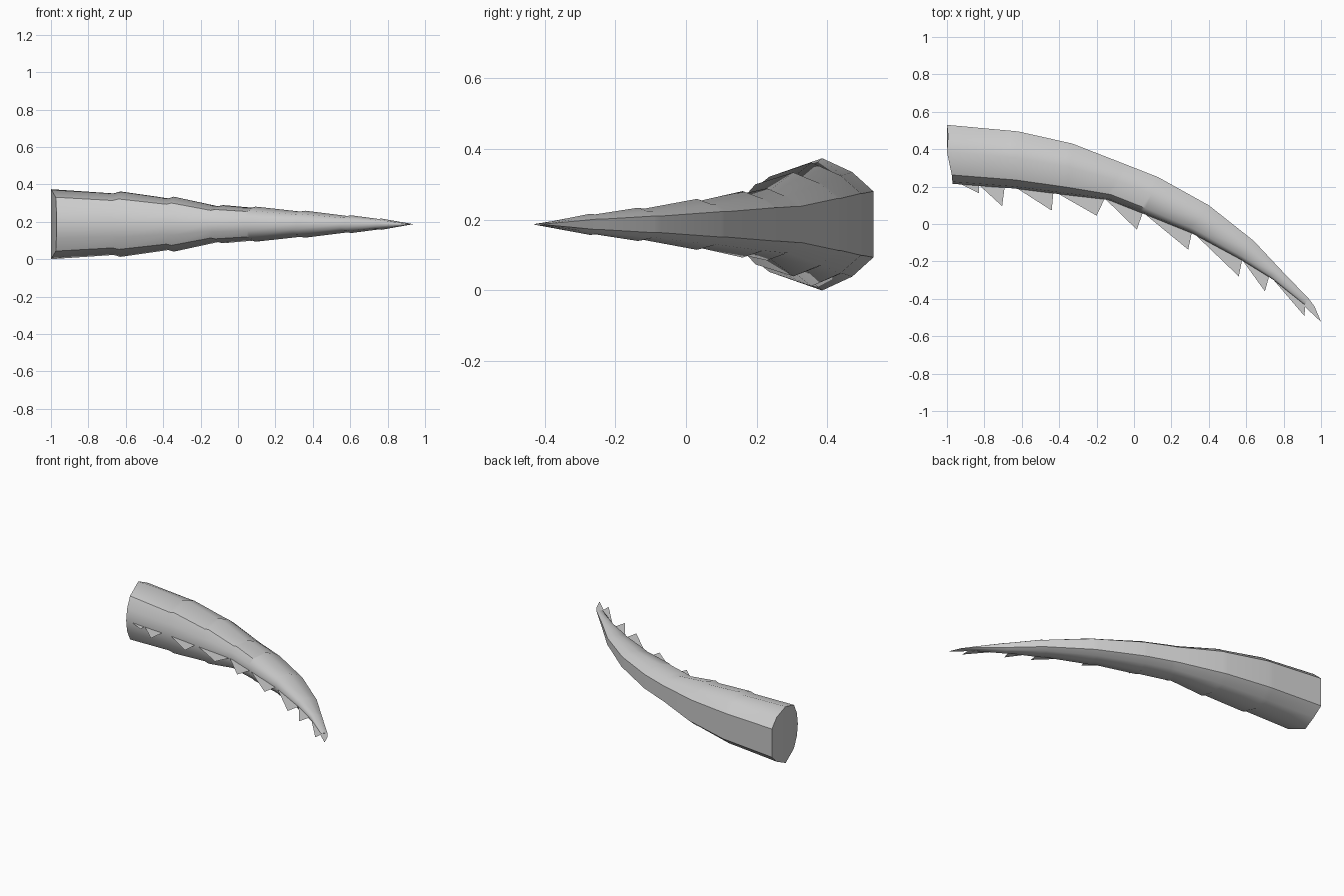
import bpy, bmesh, math
from mathutils import Vector

if "Cube" in bpy.data.objects:
    bpy.data.objects.remove(bpy.data.objects["Cube"])

ZC = 0.187

# cross-section: u runs front (-1) to back (+1), w is the relative half height
SECTION = [(-1, 0), (-0.93, 0.4), (-0.7, 0.77), (0.08, 1), (0.62, 0.79), (1, 0.5),
           (1, -0.5), (0.62, -0.79), (0.08, -1), (-0.7, -0.77), (-0.93, -0.4)]

# stations: front edge x, y, back edge x, y, half height
STATIONS = [(-0.97, 0.215, -1.0, 0.53, 0.187), (-0.64, 0.19, -0.62, 0.495, 0.175),
            (-0.36, 0.155, -0.33, 0.43, 0.147), (-0.14, 0.13, -0.03, 0.313, 0.102),
            (0.05, 0.055, 0.13, 0.25, 0.094), (0.31, -0.05, 0.40, 0.10, 0.072),
            (0.57, -0.19, 0.64, -0.09, 0.047), (0.74, -0.295, 0.79, -0.25, 0.03),
            (0.91, -0.43, 0.935, -0.40, 0.002)]


def finish(name, bm, angle=None):
    mesh = bpy.data.meshes.new(name)
    bm.to_mesh(mesh)
    bm.free()
    ob = bpy.data.objects.new(name, mesh)
    bpy.context.collection.objects.link(ob)
    if angle:
        bpy.context.view_layer.objects.active = ob
        ob.select_set(True)
        bpy.ops.object.shade_smooth_by_angle(angle=math.radians(angle))
        ob.select_set(False)
    return ob


def ring(bm, st, step=1.0, base=False):
    fx, fy, bx, by, h = st
    front, back = Vector((fx, fy, ZC)), Vector((bx, by, ZC))
    verts = []
    for u, w in SECTION:
        p = front.lerp(back, (u + 1) / 2)
        if base and abs(w) == 1:
            p.x = -1.0
        p.z += w * h * (step if u < 0.3 else 1)
        verts.append(bm.verts.new(p))
    return verts


# tapered body: each segment narrows, then steps out to the next one
bm = bmesh.new()
rings = [ring(bm, STATIONS[0], base=True)]
for a, b in zip(STATIONS, STATIONS[1:]):
    if b is not STATIONS[-1]:
        pre = [p + (q - p) * 0.9 for p, q in zip(a[:4], b[:4])] + [b[4]]
        rings.append(ring(bm, pre, step=0.94))
    rings.append(ring(bm, b))
n = len(SECTION)
for r, s in zip(rings, rings[1:]):
    for i in range(n):
        j = (i + 1) % n
        bm.faces.new((r[i], r[j], s[j], s[i]))
# root cap folded along its tallest line, and closed tip
r = rings[0]
bm.faces.new(r[3:9])
bm.faces.new(r[8:] + r[:4])
bm.faces.new(rings[-1])
bmesh.ops.recalc_face_normals(bm, faces=bm.faces)
finish("horn_body", bm, 40)

# flat saw-tooth fins along the inner edge: start, spike, end
FINS = [((-0.94, 0.22), (-0.83, 0.165), (-0.83, 0.22)),
        ((-0.83, 0.21), (-0.705, 0.095), (-0.69, 0.21)),
        ((-0.64, 0.20), (-0.44, 0.072), (-0.43, 0.18)),
        ((-0.42, 0.17), (-0.20, 0.045), (-0.15, 0.15)),
        ((-0.16, 0.14), (0.015, -0.03), (0.05, 0.07)),
        ((0.05, 0.06), (0.29, -0.137), (0.31, -0.04)),
        ((0.31, -0.04), (0.56, -0.28), (0.58, -0.18)),
        ((0.57, -0.18), (0.70, -0.36), (0.725, -0.27)),
        ((0.73, -0.28), (0.912, -0.493), (0.915, -0.42))]
bm = bmesh.new()
for fin in FINS:
    bm.faces.new([bm.verts.new((x, y, ZC)) for x, y in fin])
finish("edge_fins", bm)

# flat pointed tip blade
bm = bmesh.new()
blade = [(0.90, -0.43), (0.935, -0.40), (0.965, -0.44), (1.0, -0.523)]
bm.faces.new([bm.verts.new((x, y, ZC)) for x, y in blade])
finish("tip_blade", bm)
